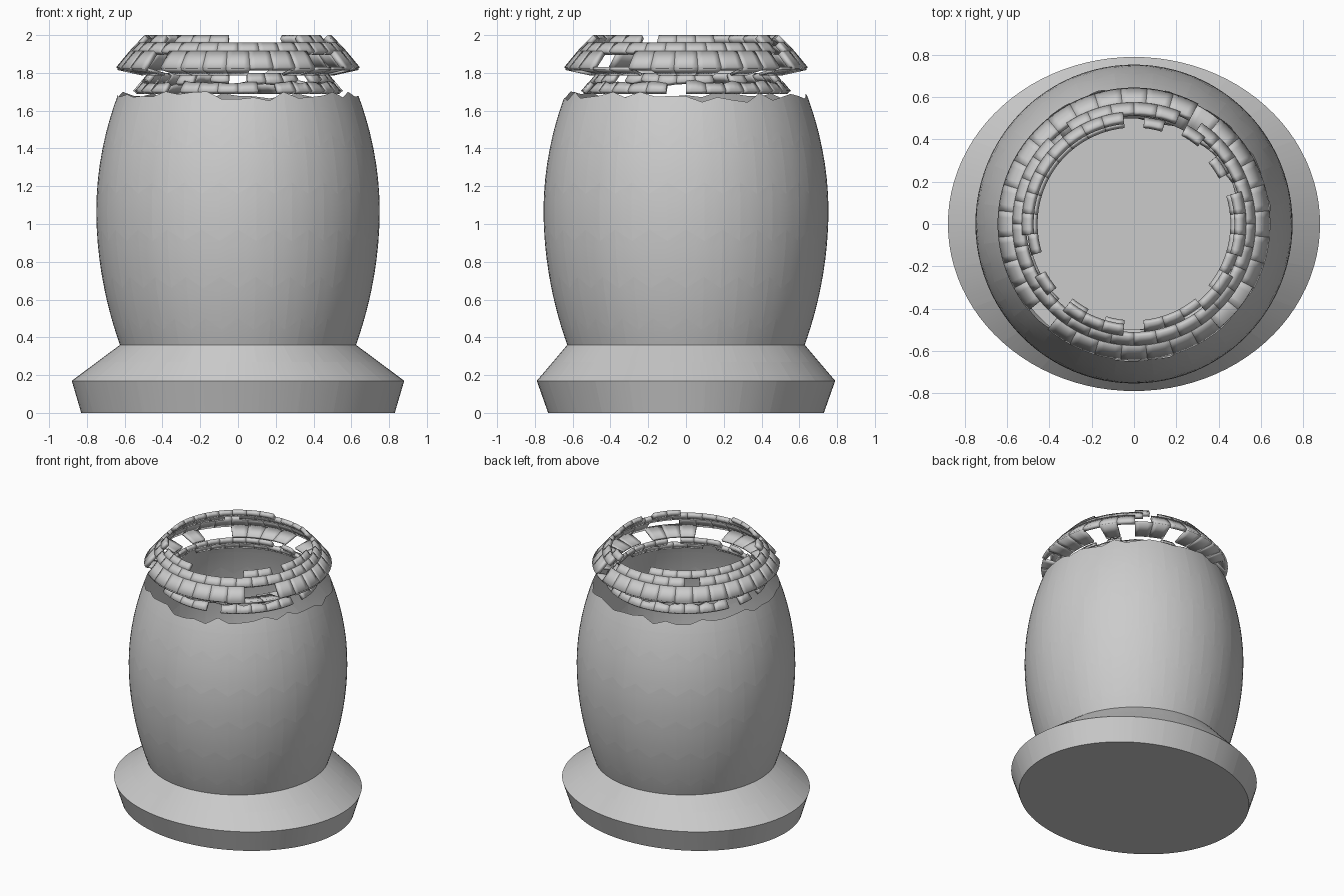
import bpy, bmesh, math, random

if "Cube" in bpy.data.objects:
    bpy.data.objects.remove(bpy.data.objects["Cube"])

random.seed(7)


def lerp(a, b, t):
    return a + (b - a) * t


# Outline of base and barrel: (x radius, y radius) at a height
def shell(z):
    if z <= 0.17:
        t = z / 0.17
        return lerp(0.83, 0.73, 0) + 0.05 * t, 0.73 + 0.06 * t, z
    if z < 0.36:
        t = (z - 0.17) / 0.19
        return lerp(0.88, 0.625, t), lerp(0.79, 0.628, t), z
    a = 0.248 if z < 1.07 else 0.303
    r = 0.75 - a * (z - 1.07) ** 2
    return r, r + 0.004, z


# Straight sloping band between two (radius, height) points
def band(p, q):
    def f(t):
        r = lerp(p[0], q[0], t)
        return r, r, lerp(p[1], q[1], t)
    return f


# One row of curved plates; every plate is its own island so seams show
def plate_row(bm, outline, low, high, count, shift, drop=0.0, nu=4, nv=4):
    for c in range(count):
        if random.random() < drop:
            continue
        grid = []
        for j in range(nv + 1):
            line = []
            for i in range(nu + 1):
                u = c + shift + i / nu
                ang = math.tau * u / count - math.pi / 2
                rx, ry, z = outline(lerp(low(u), high(u), j / nv))
                line.append(bm.verts.new((rx * math.cos(ang), ry * math.sin(ang), z)))
            grid.append(line)
        for j in range(nv):
            for i in range(nu):
                bm.faces.new((grid[j][i], grid[j][i + 1], grid[j + 1][i + 1], grid[j + 1][i]))


def finish(name, bm, angle=35, thick=0.0):
    me = bpy.data.meshes.new(name)
    bm.to_mesh(me)
    bm.free()
    ob = bpy.data.objects.new(name, me)
    bpy.context.collection.objects.link(ob)
    bpy.ops.object.select_all(action='DESELECT')
    ob.select_set(True)
    bpy.context.view_layer.objects.active = ob
    bpy.ops.object.shade_smooth_by_angle(angle=math.radians(angle))
    if thick:
        m = ob.modifiers.new("thickness", 'SOLIDIFY')
        m.thickness = thick
        m.offset = -1
    return ob


def flat(z):
    return lambda u: z


# Zigzag seam giving the honeycomb look
def zigzag(z, amp, phase):
    return lambda u: z + amp * (4 * abs((u + phase) % 1 - 0.5) - 1)


# Ragged broken edge
def ragged(z, amp, n):
    jit = [random.uniform(-amp, amp) for _ in range(n)]

    def f(u):
        k = math.floor(u * 2)
        return z + lerp(jit[k % n], jit[(k + 1) % n], u * 2 - k)
    return f


N = 24

# Floor disc made of wedges
bm = bmesh.new()
plate_row(bm, lambda t: (0.83 * t, 0.73 * t, 0.0), flat(1.0), flat(0.002), N, 0.5, nv=1)
for f in bm.faces:
    f.normal_flip() if f.normal.z > 0 else None
finish("floor", bm)

# Flared foot
bm = bmesh.new()
plate_row(bm, shell, flat(0.0), flat(0.17), N, 0.5, nv=1)
plate_row(bm, shell, flat(0.17), flat(0.27), N, 0.0, nv=1)
plate_row(bm, shell, flat(0.27), flat(0.36), N, 0.5, nv=1)
finish("foot", bm)

# Barrel body in staggered rows
bm = bmesh.new()
seams = [flat(0.36)]
for k, z in enumerate((0.47, 0.69, 0.94, 1.19, 1.44)):
    seams.append(zigzag(z, 0.03, 0.5 * (k % 2)))
seams.append(flat(1.60))
for k in range(len(seams) - 1):
    plate_row(bm, shell, seams[k], seams[k + 1], N, 0.5 * (k % 2))
plate_row(bm, shell, flat(1.60), ragged(1.675, 0.03, 2 * N), N, 0.5, 0.0)
finish("barrel_body", bm)

# Broken neck ring
bm = bmesh.new()
neck = band((0.555, 1.705), (0.475, 1.80))
plate_row(bm, neck, flat(0.0), ragged(0.5, 0.1, 64), 32, 0.0, 0.12, nv=1)
plate_row(bm, neck, ragged(0.55, 0.1, 64), flat(1.0), 32, 0.5, 0.35, nv=1)
finish("neck_shards", bm, thick=0.025)

# Broken collar: underside, lower slope, upper slope
bm = bmesh.new()
under = band((0.50, 1.80), (0.635, 1.83))
plate_row(bm, under, flat(0.0), flat(1.0), 32, 0.5, 0.4, nv=1)
finish("collar_underside", bm, thick=-0.015)

bm = bmesh.new()
lower = band((0.645, 1.83), (0.575, 1.915))
upper = band((0.575, 1.915), (0.495, 2.0))
plate_row(bm, lower, flat(0.0), flat(1.0), 32, 0.5, 0.06, nv=2)
plate_row(bm, upper, flat(0.0), flat(0.55), 32, 0.0, 0.12, nv=2)
plate_row(bm, upper, flat(0.55), flat(1.0), 32, 0.5, 0.3, nv=2)
finish("collar", bm, thick=0.028)
